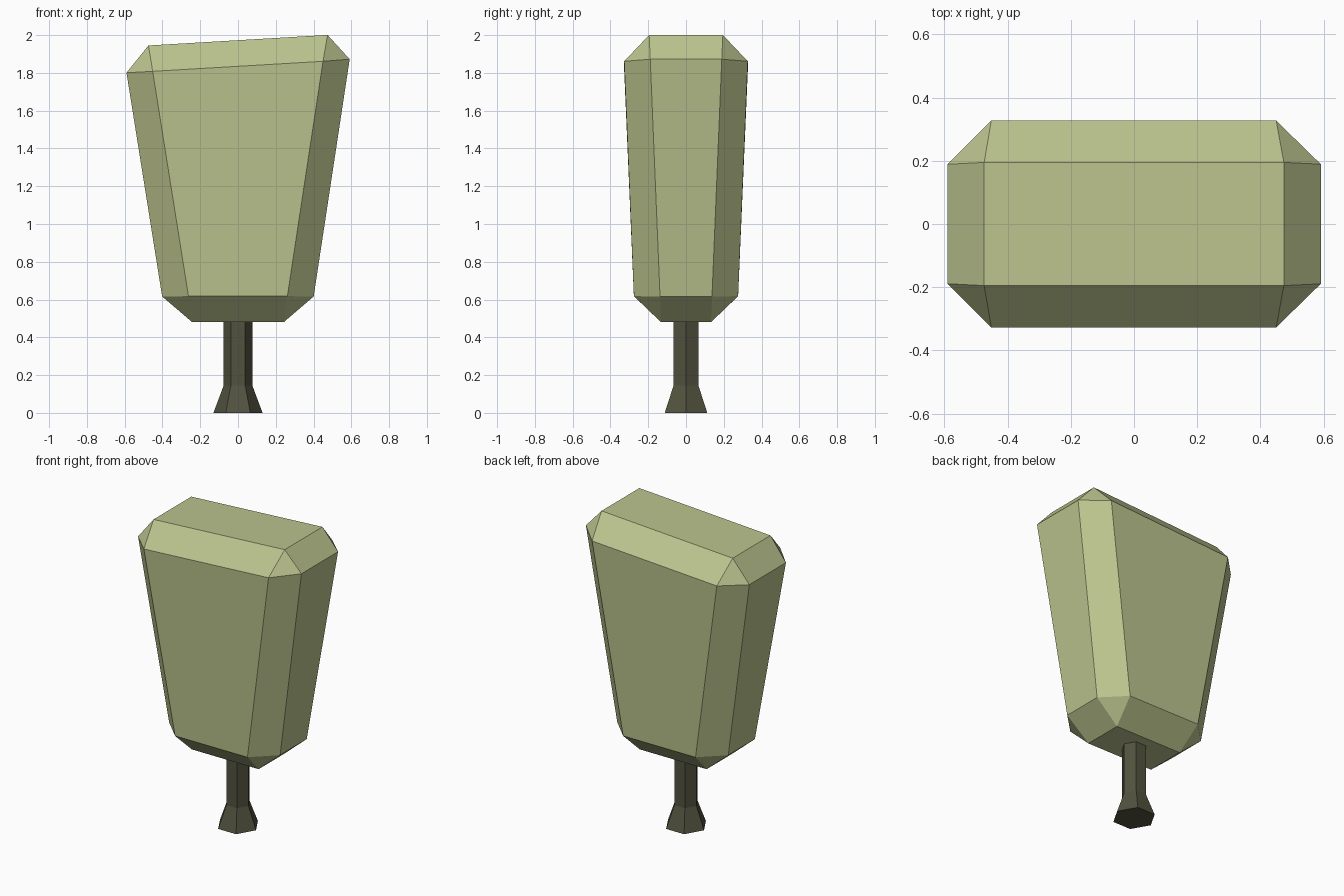
import bpy, bmesh
from math import cos, sin, tau

if "Cube" in bpy.data.objects:
    bpy.data.objects.remove(bpy.data.objects["Cube"])


def material(name, color):
    mat = bpy.data.materials.new(name)
    mat.diffuse_color = (*color, 1)
    mat.use_nodes = True
    mat.node_tree.nodes["Principled BSDF"].inputs["Base Color"].default_value = mat.diffuse_color
    return mat


def add_object(name, bm, mat):
    bmesh.ops.recalc_face_normals(bm, faces=bm.faces[:])
    mesh = bpy.data.meshes.new(name)
    bm.to_mesh(mesh)
    bm.free()
    mesh.materials.append(mat)
    obj = bpy.data.objects.new(name, mesh)
    bpy.context.collection.objects.link(obj)
    return obj


leaf = material("leaf_green", (0.50, 0.55, 0.27))
bark = material("dark_bark", (0.085, 0.085, 0.05))

# Crown: tapered block with a slanted top, all edges chamfered
bm = bmesh.new()
bmesh.ops.create_cube(bm, size=2)
for v in bm.verts:
    x, y, z = v.co
    if z > 0:
        v.co = (0.612 * x, 0.333 * y, 1.973 + 0.036 * x)
    else:
        v.co = (0.38 * x, 0.27 * y, 0.48)
bmesh.ops.bevel(bm, geom=bm.edges[:], offset=0.138, offset_type='OFFSET',
                segments=1, profile=0.5, affect='EDGES')
add_object("crown", bm, leaf)

# Trunk: hexagonal post with a flared foot
bm = bmesh.new()
rings = []
for radius, z in [(0.13, 0), (0.076, 0.145), (0.076, 0.5)]:
    rings.append([bm.verts.new((radius * cos(tau * i / 6), radius * sin(tau * i / 6), z))
                  for i in range(6)])
for low, high in zip(rings, rings[1:]):
    for i in range(6):
        j = (i + 1) % 6
        bm.faces.new((low[i], low[j], high[j], high[i]))
bm.faces.new(rings[0])
bm.faces.new(rings[-1])
add_object("trunk", bm, bark)
